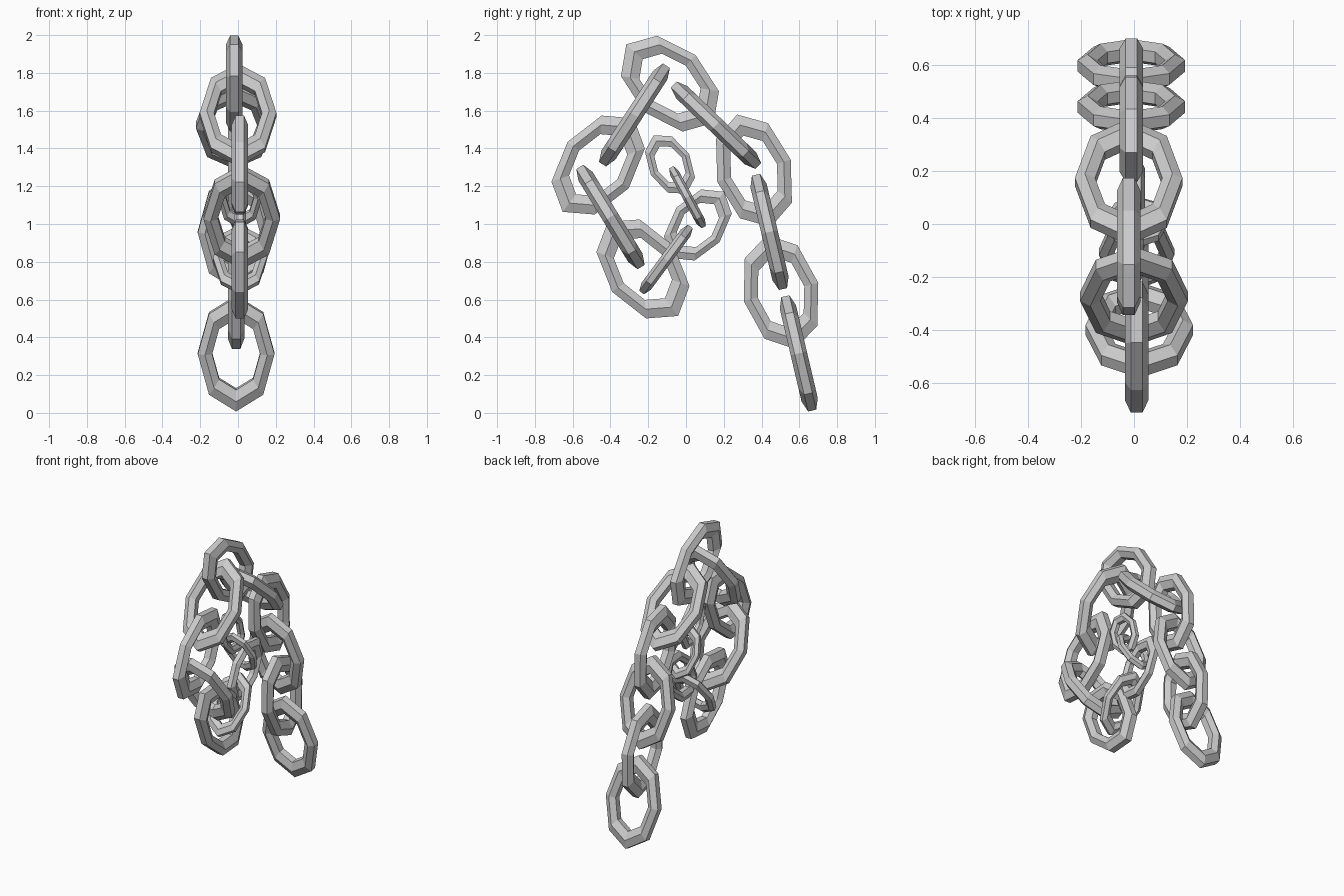
import bpy, math
from mathutils import Vector, Matrix

if "Cube" in bpy.data.objects:
    bpy.data.objects.remove(bpy.data.objects["Cube"])

SEG, SIDES = 8, 6
RING, TUBE = 0.165, 0.044   # centre radius and tube radius of a full-size link
STRETCH = 1.53              # links are rings stretched along their length


def link(name, x, y, z, ay, az, flat, s=1.0):
    """Link centred at x,y,z, long axis along (0,ay,az); flat = lies in the yz plane."""
    verts, faces = [], []
    for i in range(SEG):
        a = 2 * math.pi * i / SEG
        for j in range(SIDES):
            b = 2 * math.pi * (j + 0.5) / SIDES
            r = RING + TUBE * math.cos(b)
            verts.append((s * r * math.sin(a), s * TUBE * math.sin(b),
                          s * STRETCH * r * math.cos(a)))
            k, n = (i + 1) % SEG, (j + 1) % SIDES
            faces.append((i * SIDES + j, i * SIDES + n, k * SIDES + n, k * SIDES + j))
    me = bpy.data.meshes.new(name)
    me.from_pydata(verts, [], faces)
    ob = bpy.data.objects.new(name, me)
    bpy.context.collection.objects.link(ob)
    long = Vector((0, ay, az)).normalized()
    wide = Vector((1, 0, 0))
    if flat:
        wide = wide.cross(long)
    thick = long.cross(wide)
    rot = Matrix((wide, thick, long)).transposed().to_4x4()
    ob.matrix_world = Matrix.Translation((x, y, z)) @ rot


# chain from the hanging end, over the top, round to the small inner end
links = [
    (-.01, .597, .315, 27, -115, False, 1),
    (-.01, .503, .640, 27, -110, True, 1),
    (-.01, .442, .958, 27, -114, False, 1),
    (-.01, .360, 1.282, 34, -113, True, 1),
    (-.02, .159, 1.523, 82, -79, False, 1),
    (-.02, -.085, 1.743, 89, -80, True, 1),
    (.00, -.273, 1.577, 63, 97, False, 1),
    (.01, -.465, 1.312, 75, 99, True, 1),
    (.02, -.400, 1.037, 60, -98, False, 1),
    (.01, -.228, .762, 71, -95, True, 1),
    (.01, -.106, .812, 48, 65, False, .70),
    (.01, .063, .995, 54, 68, True, .72),
    (.01, .008, 1.142, 33, -61, False, .58),
    (.01, -.085, 1.315, 33, -59, True, .57),
]
for n, args in enumerate(links, 1):
    link(f"chain_link_{n:02d}", *args)
